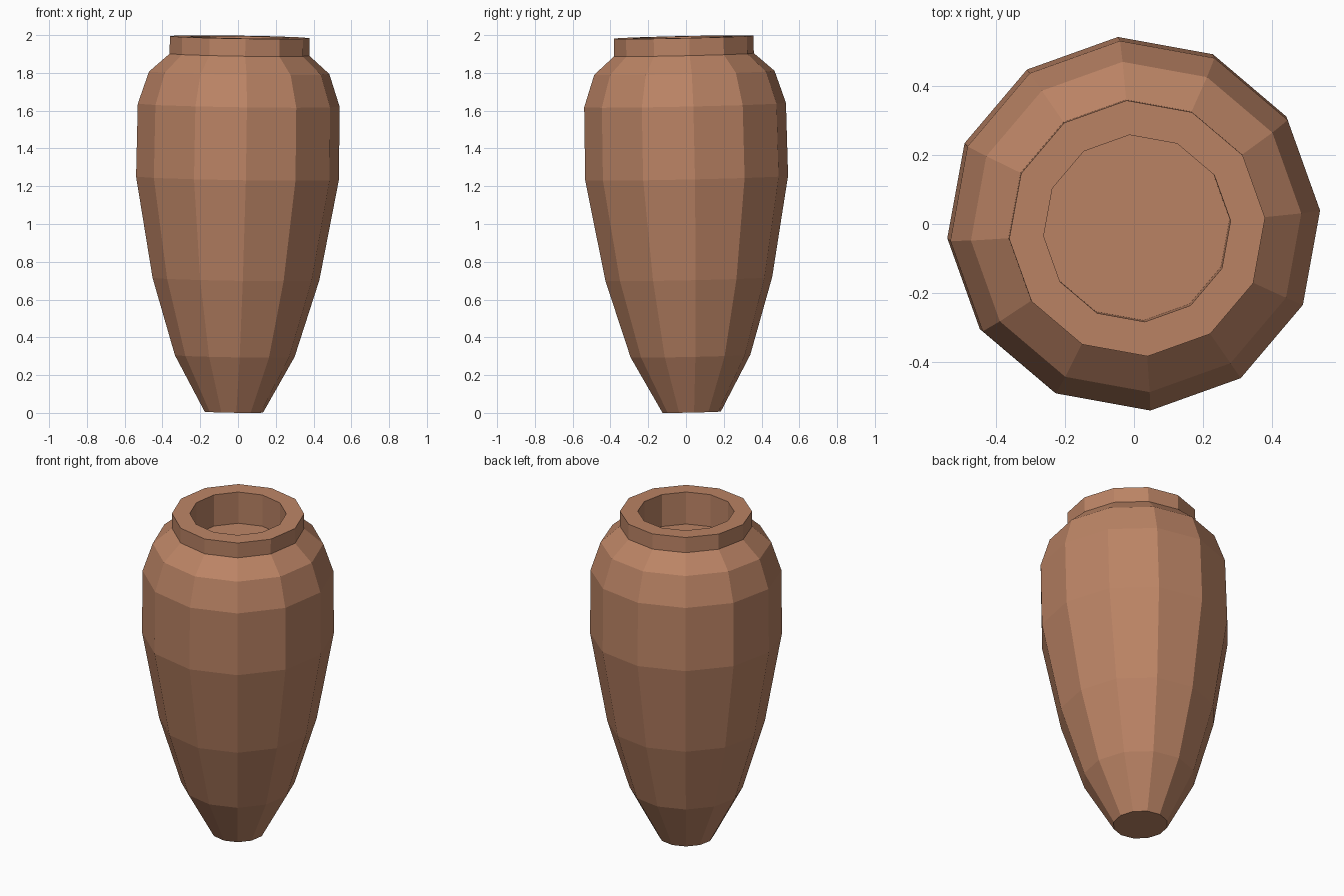
import bpy, bmesh, math
from mathutils import Matrix, Vector

if "Cube" in bpy.data.objects:
    bpy.data.objects.remove(bpy.data.objects["Cube"])

SIDES = 12
TURN = math.radians(4.7)

# radius, height: foot, belly, shoulder, neck, rim, inner wall
profile = [(0.155, 0.0), (0.318, 0.297), (0.443, 0.705), (0.539, 1.24),
           (0.536, 1.626), (0.479, 1.797), (0.371, 1.893), (0.371, 1.986),
           (0.271, 1.986), (0.271, 1.79)]

bm = bmesh.new()
rings = []
for r, z in profile:
    rings.append([bm.verts.new((r * math.cos(TURN + math.tau * i / SIDES),
                                r * math.sin(TURN + math.tau * i / SIDES), z))
                  for i in range(SIDES)])
for a, b in zip(rings, rings[1:]):
    for i in range(SIDES):
        j = (i + 1) % SIDES
        bm.faces.new((a[i], a[j], b[j], b[i]))

# underside and inner floor
bm.faces.new(rings[0][::-1])
bm.faces.new(rings[-1])

# slight lean of the whole vase
axis = Vector((0.0155, -0.0215, 1)).normalized()
lean = Vector((0, 0, 1)).rotation_difference(axis).to_matrix().to_4x4()
bm.transform(Matrix.Translation((-0.0217, 0.030, 0.004)) @ lean)
bmesh.ops.recalc_face_normals(bm, faces=bm.faces[:])

mesh = bpy.data.meshes.new("vase")
bm.to_mesh(mesh)
bm.free()
vase = bpy.data.objects.new("vase", mesh)
bpy.context.collection.objects.link(vase)

clay = bpy.data.materials.new("clay")
clay.diffuse_color = (0.5, 0.23, 0.13, 1)
clay.use_nodes = True
clay.node_tree.nodes["Principled BSDF"].inputs["Base Color"].default_value = clay.diffuse_color
mesh.materials.append(clay)
